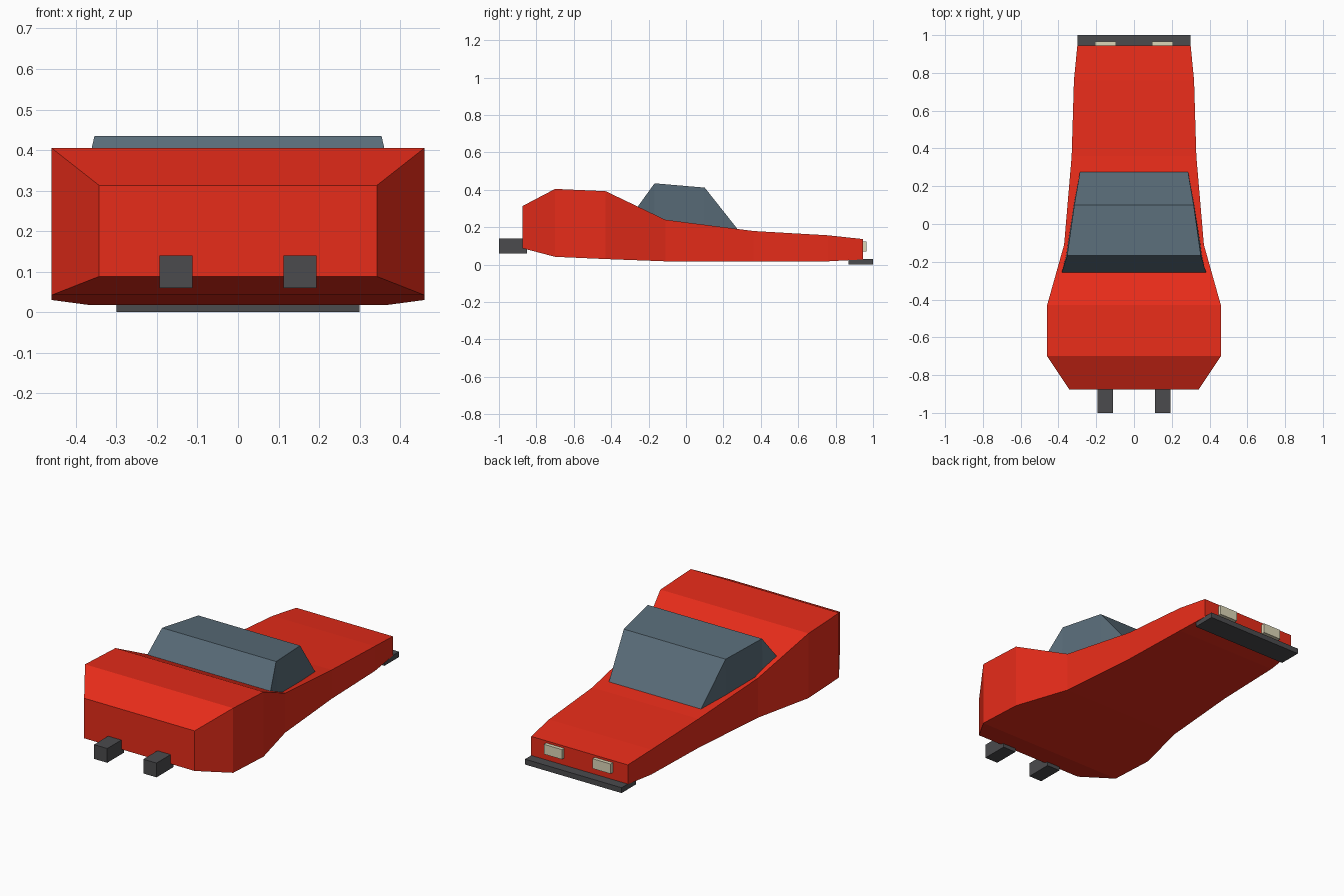
import bpy, bmesh

if "Cube" in bpy.data.objects:
    bpy.data.objects.remove(bpy.data.objects["Cube"])


def paint(name, rgb):
    m = bpy.data.materials.new(name)
    m.diffuse_color = (*rgb, 1)
    m.use_nodes = True
    m.node_tree.nodes["Principled BSDF"].inputs["Base Color"].default_value = m.diffuse_color
    return m


RED = paint("red_paint", (0.80, 0.025, 0.01))
GLASS = paint("tinted_glass", (0.10, 0.15, 0.19))
DARK = paint("dark_trim", (0.07, 0.07, 0.075))
LAMP = paint("lamp", (0.72, 0.68, 0.48))


def loft(name, rings, mat):
    """Skin a row of four-point rings and cap both ends."""
    bm = bmesh.new()
    rows = [[bm.verts.new(p) for p in ring] for ring in rings]
    for a, b in zip(rows, rows[1:]):
        for i in range(4):
            j = (i + 1) % 4
            bm.faces.new((a[i], a[j], b[j], b[i]))
    bm.faces.new(rows[0])
    bm.faces.new(rows[-1])
    bmesh.ops.recalc_face_normals(bm, faces=bm.faces)
    me = bpy.data.meshes.new(name)
    bm.to_mesh(me)
    bm.free()
    me.materials.append(mat)
    ob = bpy.data.objects.new(name, me)
    bpy.context.collection.objects.link(ob)
    return ob


def box(name, x, y, z, mat):
    """Box from (min, max) ranges."""
    return loft(name, [[(x[0], v, z[0]), (x[1], v, z[0]),
                        (x[1], v, z[1]), (x[0], v, z[1])] for v in y], mat)


# Wedge body: y, half width, bottom, top
stations = [
    (-0.875, 0.343, 0.088, 0.313),
    (-0.70, 0.46, 0.042, 0.405),
    (-0.43, 0.46, 0.03, 0.393),
    (-0.11, 0.37, 0.018, 0.24),
    (0.36, 0.33, 0.018, 0.18),
    (0.76, 0.318, 0.018, 0.157),
    (0.945, 0.30, 0.028, 0.137),
]
loft("body", [[(-w, y, lo), (w, y, lo), (w, y, hi), (-w, y, hi)]
              for y, w, lo, hi in stations], RED)

# Cabin: upper y, half width, z and lower y, half width, z
cabin = [
    (-0.262, 0.384, 0.305, -0.262, 0.384, 0.18),
    (-0.168, 0.354, 0.435, -0.168, 0.362, 0.17),
    (0.10, 0.316, 0.412, 0.10, 0.320, 0.16),
    (0.282, 0.285, 0.182, 0.282, 0.285, 0.15),
]
loft("cabin", [[(-wl, yl, zl), (wl, yl, zl), (wu, yu, zu), (-wu, yu, zu)]
               for yu, wu, zu, yl, wl, zl in cabin], GLASS)

# Nose splitter
box("splitter", (-0.30, 0.30), (0.87, 1.0), (0.0, 0.03), DARK)

# Paired headlights and exhausts
for side, s in (("left", -1), ("right", 1)):
    box("headlight_" + side, (s * 0.095, s * 0.207), (0.93, 0.965), (0.07, 0.125), LAMP)
    box("exhaust_" + side, (s * 0.112, s * 0.194), (-1.0, -0.85), (0.06, 0.14), DARK)
